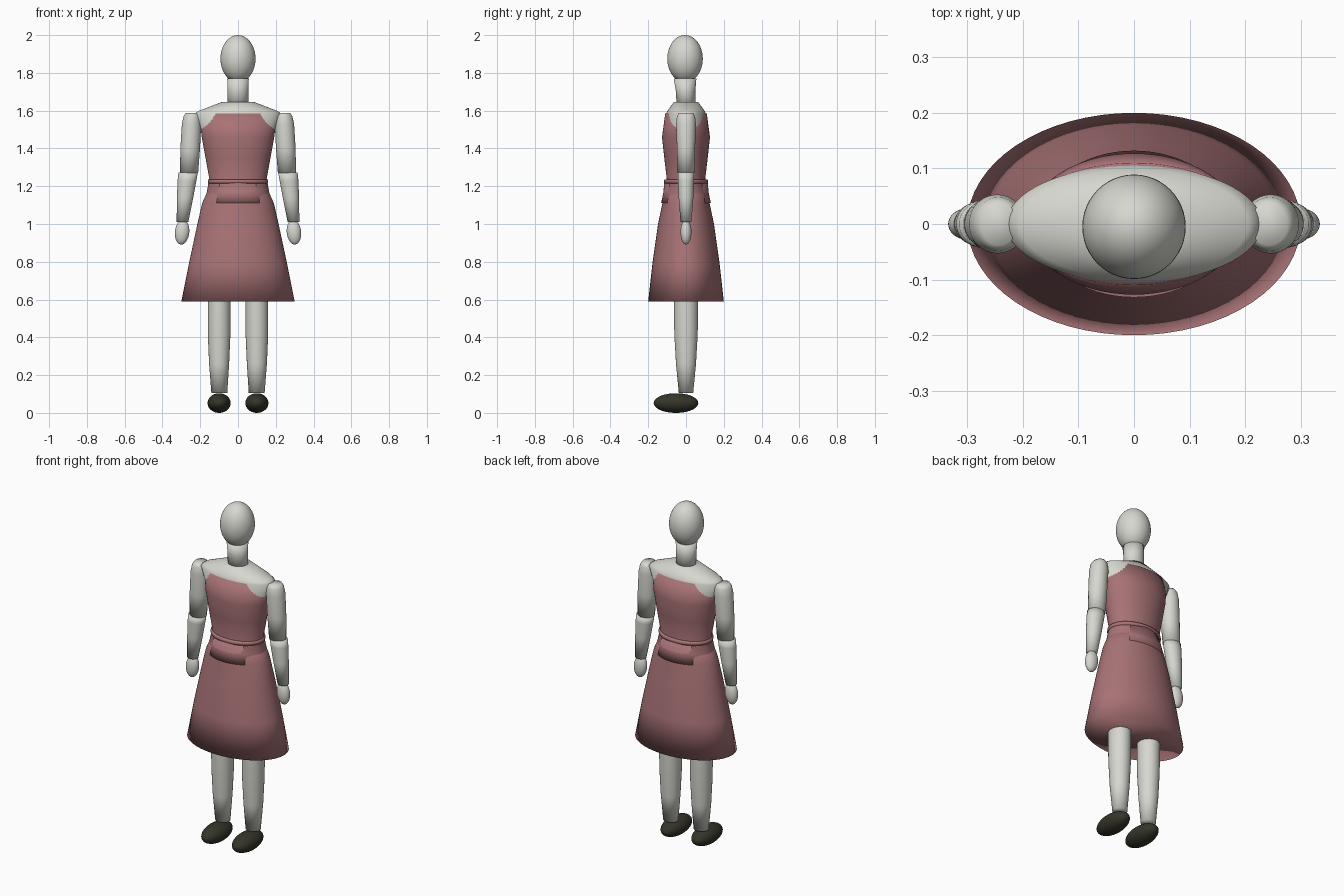
import bpy, bmesh, math
from mathutils import Matrix, Vector

cube = bpy.data.objects.get("Cube")
if cube:
    bpy.data.objects.remove(cube)


def material(name, rgb):
    m = bpy.data.materials.new(name)
    m.use_nodes = True
    color = (*rgb, 1.0)
    m.diffuse_color = color
    m.node_tree.nodes["Principled BSDF"].inputs["Base Color"].default_value = color
    return m


pale = material("pale grey", (0.68, 0.68, 0.63))
rose = material("dusty rose", (0.39, 0.17, 0.18))
black = material("olive black", (0.035, 0.035, 0.022))


def finish(name, bm, mat):
    bmesh.ops.recalc_face_normals(bm, faces=bm.faces)
    mesh = bpy.data.meshes.new(name)
    bm.to_mesh(mesh)
    bm.free()
    mesh.materials.append(mat)
    for p in mesh.polygons:
        p.use_smooth = True
    obj = bpy.data.objects.new(name, mesh)
    bpy.context.collection.objects.link(obj)
    return obj


def loft(name, rings, mat, segments=64):
    """Closed stack of elliptical rings: (z, radius x, radius y, centre x, centre y)."""
    bm = bmesh.new()
    loops = []
    for ring in rings:
        z, rx, ry, cx, cy = (*ring, 0, 0)[:5]
        angles = [math.tau * i / segments for i in range(segments)]
        loops.append([bm.verts.new((cx + rx * math.cos(a), cy + ry * math.sin(a), z))
                      for a in angles])
    for lo, hi in zip(loops, loops[1:]):
        for i in range(segments):
            j = (i + 1) % segments
            bm.faces.new((lo[i], lo[j], hi[j], hi[i]))
    bm.faces.new(loops[0])
    bm.faces.new(loops[-1])
    return finish(name, bm, mat)


def ellipsoid(name, centre, radii, mat, tilt=0.0):
    bm = bmesh.new()
    bmesh.ops.create_uvsphere(bm, u_segments=48, v_segments=24, radius=1)
    bmesh.ops.transform(bm, verts=bm.verts, matrix=Matrix.Translation(Vector(centre))
                        @ Matrix.Rotation(tilt, 4, 'Y') @ Matrix.Diagonal((*radii, 1)))
    return finish(name, bm, mat)


# Head, neck and torso
ellipsoid("head", (0, -0.005, 1.875), (0.093, 0.094, 0.125), pale)
loft("neck", [(1.62, 0.056, 0.05), (1.70, 0.056, 0.051, 0, -0.002),
              (1.77, 0.057, 0.06, 0, -0.005)], pale)
loft("torso", [(1.30, 0.145, 0.095), (1.46, 0.18, 0.118), (1.585, 0.23, 0.105),
               (1.60, 0.205, 0.098), (1.645, 0.088, 0.065)], pale)

# Dress
loft("bodice", [(1.11, 0.175, 0.132), (1.165, 0.166, 0.120), (1.24, 0.152, 0.102),
                (1.35, 0.172, 0.115), (1.46, 0.192, 0.127), (1.585, 0.206, 0.110)], rose)
loft("skirt", [(0.59, 0.30, 0.20), (0.79, 0.26, 0.178), (1.0, 0.215, 0.148),
               (1.11, 0.19, 0.125), (1.22, 0.14, 0.115)], rose)
loft("waistband", [(1.215, 0.158, 0.114), (1.225, 0.16, 0.117), (1.236, 0.158, 0.114)], rose)

# Limbs, one set for each side
for side, s in (("left", 1), ("right", -1)):
    loft(side + "_upper_arm", [(1.27, 0.048, 0.044, s * 0.259), (1.40, 0.052, 0.048, s * 0.253),
                               (1.53, 0.051, 0.053, s * 0.246), (1.57, 0.044, 0.048, s * 0.244),
                               (1.588, 0.033, 0.038, s * 0.243)], pale, 40)
    loft(side + "_forearm", [(1.01, 0.031, 0.029, s * 0.294), (1.14, 0.043, 0.039, s * 0.28),
                             (1.23, 0.05, 0.043, s * 0.27), (1.272, 0.051, 0.043, s * 0.264)],
         pale, 40)
    ellipsoid(side + "_hand", (s * 0.296, 0, 0.957), (0.038, 0.029, 0.066), pale, -s * 0.1)
    loft(side + "_leg", [(0.105, 0.042, 0.038, s * 0.099), (0.26, 0.053, 0.053, s * 0.1),
                         (0.42, 0.06, 0.062, s * 0.1), (0.60, 0.06, 0.064, s * 0.1),
                         (0.80, 0.06, 0.064, s * 0.1)], pale, 40)
    ellipsoid(side + "_shoe", (s * 0.1, -0.053, 0.052), (0.061, 0.118, 0.052), black)
